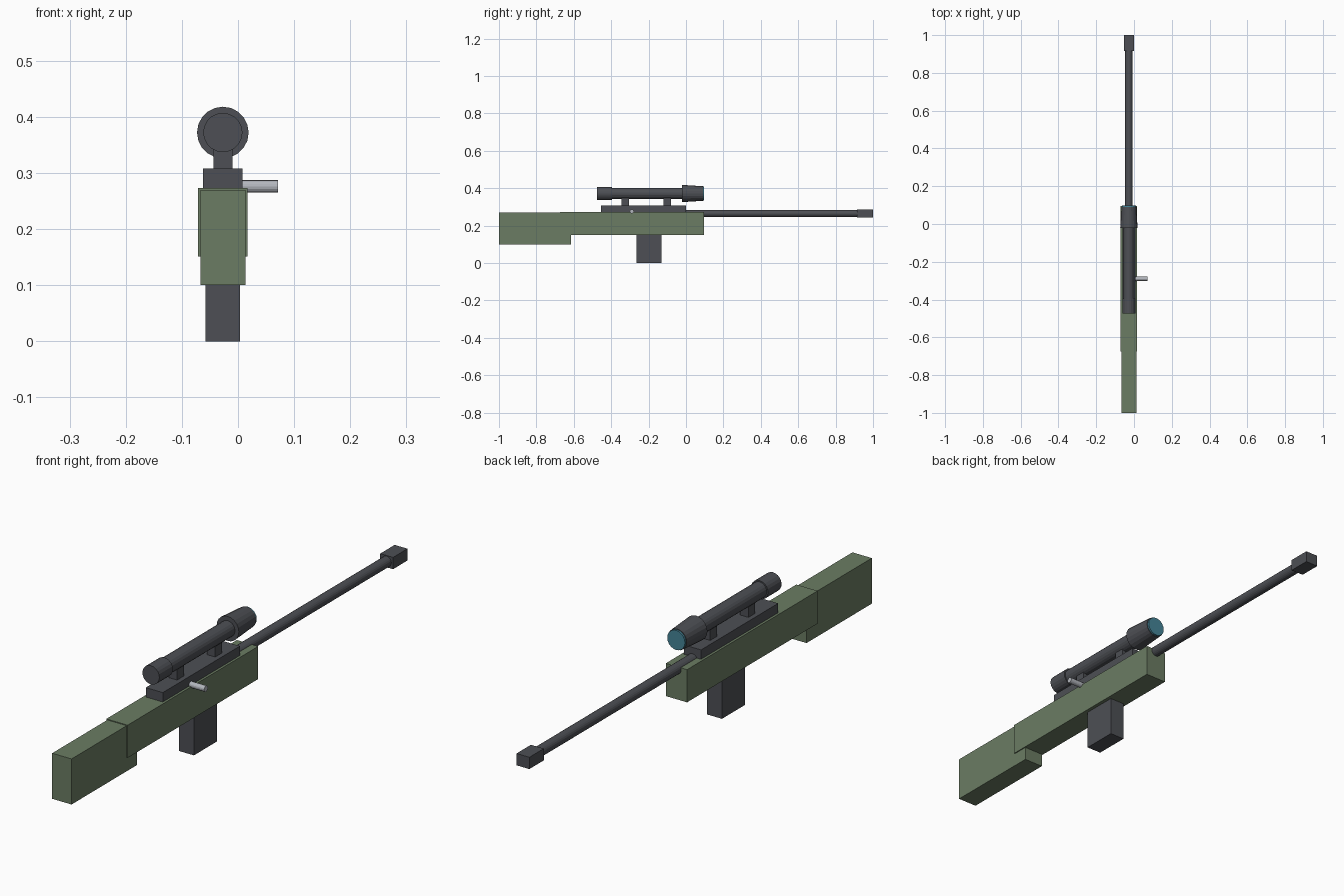
import bpy
from math import radians
from mathutils import Vector

if "Cube" in bpy.data.objects:
    bpy.data.objects.remove(bpy.data.objects["Cube"], do_unlink=True)

CX = -0.027       # shared centre line of every part but the bolt
SCOPE_Z = 0.372


def material(name, rgb):
    m = bpy.data.materials.new(name)
    m.use_nodes = True
    m.diffuse_color = (*rgb, 1)
    m.node_tree.nodes["Principled BSDF"].inputs["Base Color"].default_value = (*rgb, 1)
    return m


green = material("olive green", (0.147, 0.202, 0.125))
dark = material("gunmetal", (0.074, 0.078, 0.089))
blue = material("lens blue", (0.06, 0.23, 0.31))
silver = material("bolt silver", (0.45, 0.47, 0.51))


def box(name, mat, width, y0, y1, z0, z1):
    bpy.ops.mesh.primitive_cube_add(size=1, location=(CX, (y0 + y1) / 2, (z0 + z1) / 2))
    ob = bpy.context.object
    ob.name = name
    ob.scale = (width, y1 - y0, z1 - z0)
    bpy.ops.object.transform_apply(location=False, rotation=False, scale=True)
    ob.data.materials.append(mat)
    return ob


def tube(name, mat, start, end, r0, r1=None, sides=20):
    start, end = Vector(start), Vector(end)
    axis = end - start
    bpy.ops.mesh.primitive_cone_add(vertices=sides, radius1=r0, radius2=r1 or r0,
                                    depth=axis.length, location=(start + end) / 2)
    ob = bpy.context.object
    ob.name = name
    ob.rotation_euler = axis.to_track_quat('Z', 'Y').to_euler()
    ob.data.materials.append(mat)
    bpy.ops.object.shade_smooth_by_angle(angle=radians(10))
    return ob


def scope_tube(name, mat, y0, y1, r0, r1=None):
    return tube(name, mat, (CX, y0, SCOPE_Z), (CX, y1, SCOPE_Z), r0, r1)


# Body and stock
box("body", green, 0.088, -0.675, 0.095, 0.151, 0.273)
box("stock", green, 0.08, -1.0, -0.615, 0.10, 0.27)

# Magazine, receiver and bolt
box("magazine", dark, 0.061, -0.265, -0.13, 0.0, 0.16)
box("receiver", dark, 0.07, -0.455, 0.0, 0.26, 0.308)
tube("bolt_handle", silver, (-0.01, -0.29, 0.276), (0.071, -0.29, 0.276), 0.011, sides=16)

# Barrel and muzzle
tube("barrel", dark, (CX, -0.02, 0.265), (CX, 0.93, 0.265), 0.0195)
box("muzzle", dark, 0.053, 0.915, 1.0, 0.243, 0.287)

# Scope on two mounts
for label, y in (("rear", -0.325), ("front", -0.10)):
    box(label + "_scope_mount", dark, 0.034, y - 0.02, y + 0.02, 0.30, 0.36)
scope_tube("scope_tube", dark, -0.42, 0.0, 0.03)
scope_tube("scope_eyepiece", dark, -0.475, -0.395, 0.035)
scope_tube("scope_objective", dark, -0.022, 0.09, 0.046, 0.039)
scope_tube("scope_lens", blue, 0.08, 0.097, 0.0365)
